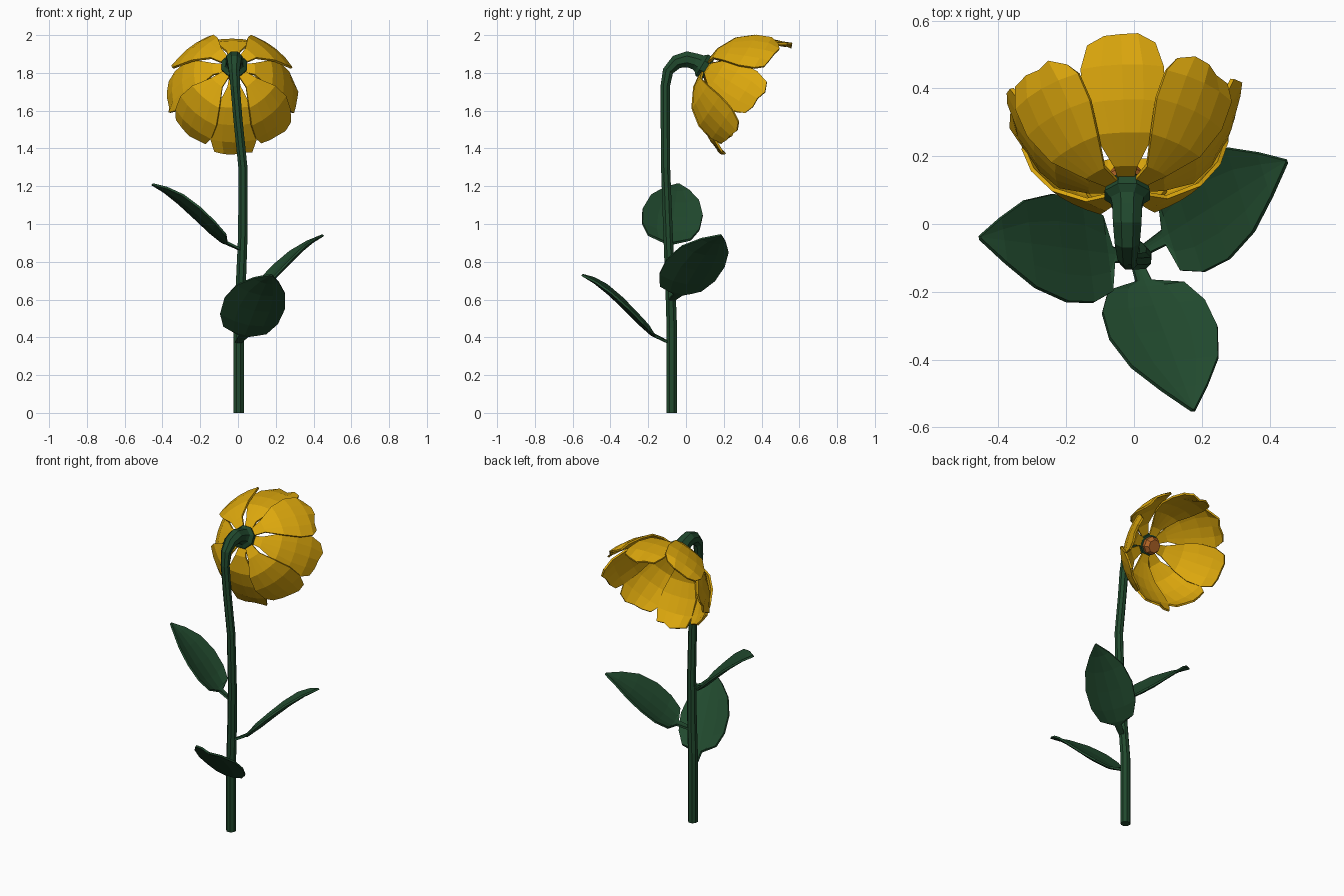
import bpy, bmesh, math, random
from mathutils import Vector

if "Cube" in bpy.data.objects:
    bpy.data.objects.remove(bpy.data.objects["Cube"])

random.seed(4)


def material(name, rgb):
    m = bpy.data.materials.new(name)
    m.diffuse_color = (*rgb, 1)
    m.use_nodes = True
    m.node_tree.nodes["Principled BSDF"].inputs["Base Color"].default_value = m.diffuse_color
    return m


GREEN = material("leaf green", (0.015, 0.067, 0.027))
YELLOW = material("petal yellow", (0.72, 0.39, 0.004))
ORANGE = material("centre orange", (0.45, 0.13, 0.02))


def build(name, rows, mat, closed=False, thickness=0):
    """Skin rows of points into one mesh; closed rows make a capped tube."""
    bm = bmesh.new()
    grid = [[bm.verts.new(p) for p in row] for row in rows]
    n = len(rows[0])
    for a, b in zip(grid, grid[1:]):
        for i in range(n if closed else n - 1):
            j = (i + 1) % n
            bm.faces.new((a[i], a[j], b[j], b[i]))
    if closed:
        bm.faces.new(grid[0])
        bm.faces.new(grid[-1])
    bmesh.ops.recalc_face_normals(bm, faces=bm.faces)
    me = bpy.data.meshes.new(name)
    bm.to_mesh(me)
    bm.free()
    me.materials.append(mat)
    ob = bpy.data.objects.new(name, me)
    bpy.context.collection.objects.link(ob)
    if thickness:
        mod = ob.modifiers.new("thickness", 'SOLIDIFY')
        mod.thickness = thickness
        mod.offset = 0
    return ob


def tube(name, path, mat, sides=8):
    """Tube through (x, y, z, radius) points."""
    pts = [Vector(p[:3]) for p in path]
    rows = []
    for i, p in enumerate(pts):
        t = (pts[min(i + 1, len(pts) - 1)] - pts[max(i - 1, 0)]).normalized()
        n = (Vector((1, 0, 0)) - t * t.x).normalized()
        b = t.cross(n)
        angles = [math.tau * (k + 0.5) / sides for k in range(sides)]
        rows.append([p + path[i][3] * (n * math.cos(q) + b * math.sin(q)) for q in angles])
    return build(name, rows, mat, closed=True)


# Stem with the hooked top and flared cup under the bloom
tube("stem", [(.003, -.075, 0, .03), (.003, -.075, .45, .03), (.014, -.082, .65, .029),
              (.026, -.095, .95, .027), (.026, -.108, 1.3, .026), (.0, -.11, 1.55, .026),
              (-.015, -.11, 1.73, .027), (-.02, -.095, 1.81, .031), (-.02, -.05, 1.858, .04),
              (-.02, .005, 1.872, .046), (-.02, .05, 1.86, .047), (-.02, .07, 1.85, .053),
              (-.02, .085, 1.84, .072), (-.02, .12, 1.82, .064)], GREEN)

# Leaves: (distance out, rise, half width) from the stem to the tip
LEAF = [(0, 0, .014), (.08, .035, .022), (.1, .045, .11), (.16, .095, .148),
        (.24, .17, .155), (.33, .25, .125), (.41, .31, .065), (.48, .35, .004)]


def leaf(name, root, tip, skew, roll):
    """Cupped blade; skew slides one edge toward the stem, roll lifts that edge."""
    root, tip = Vector(root), Vector(tip)
    flat = Vector((tip.x - root.x, tip.y - root.y, 0))
    length, out = flat.length / .48, flat.normalized()
    side = Vector((-out.y, out.x, 0))
    rise = (tip.z - root.z) / .35
    rows = []
    for u, z, w in LEAF:
        q = w / .155
        rows.append([root + out * (u * length + skew * c * q) + side * w * c
                     + Vector((0, 0, z * rise + q * (.035 * c * c + (skew * .8 - roll) * c)))
                     for c in (-1, -.5, 0, .5, 1)])
    build(name, rows, GREEN, thickness=.012)


leaf("front_leaf", (0, -.09, .37), (.175, -.55, .73), .04, .06)
leaf("right_leaf", (.015, -.085, .59), (.45, .185, .94), .04, .05)
leaf("left_leaf", (.02, -.1, .86), (-.455, -.04, 1.21), -.04, -.05)

# Bloom frame: axis points back and downward
O = Vector((-.022, .1, 1.83))
AXIS = Vector((-.03, .85, -.53)).normalized()
RIGHT = AXIS.cross(Vector((0, 0, 1))).normalized()
UP = RIGHT.cross(AXIS)

# Petal profiles: (along axis, radius, half width)
INNER = [(.01, .03, .02), (.02, .11, .035), (.075, .205, .088), (.15, .265, .118),
         (.24, .315, .122), (.325, .345, .1)]
OUTER = [(.0, .05, .02), (.01, .13, .04), (.06, .22, .098), (.14, .29, .132),
         (.215, .335, .132), (.275, .35, .1)]
LOWER = OUTER[:3] + [(.14, .28, .13), (.23, .315, .13), (.31, .33, .105)]


def petal(name, angle, profile):
    radial = RIGHT * math.cos(angle) + UP * math.sin(angle)
    across = UP * math.cos(angle) - RIGHT * math.sin(angle)
    rows = []
    for i, (s, r, w) in enumerate(profile):
        row = []
        for c in (-1, -.5, 0, .5, 1):
            last = i == len(profile) - 1
            ds = random.uniform(-.012, .012) - .02 * c * c if last else 0
            dr = random.uniform(-.015, .01) if last else 0
            row.append(O + AXIS * (s + ds) + across * w * c
                       + radial * (r + dr - 1.2 * (w * c) ** 2))
        rows.append(row)
    build(name, rows, YELLOW, thickness=.012)


# Eight petals, alternating inner and outer
for k in range(8):
    kind, prof = ("outer", OUTER) if k % 2 else ("inner", INNER)
    petal(f"{kind}_petal_{k + 1}", k * math.tau / 8, LOWER if k in (5, 7) else prof)

# Flower centre
tube("flower_centre", [(*(O + AXIS * s), r) for s, r in
                       ((.0, .05), (.045, .056), (.07, .04))], ORANGE)
